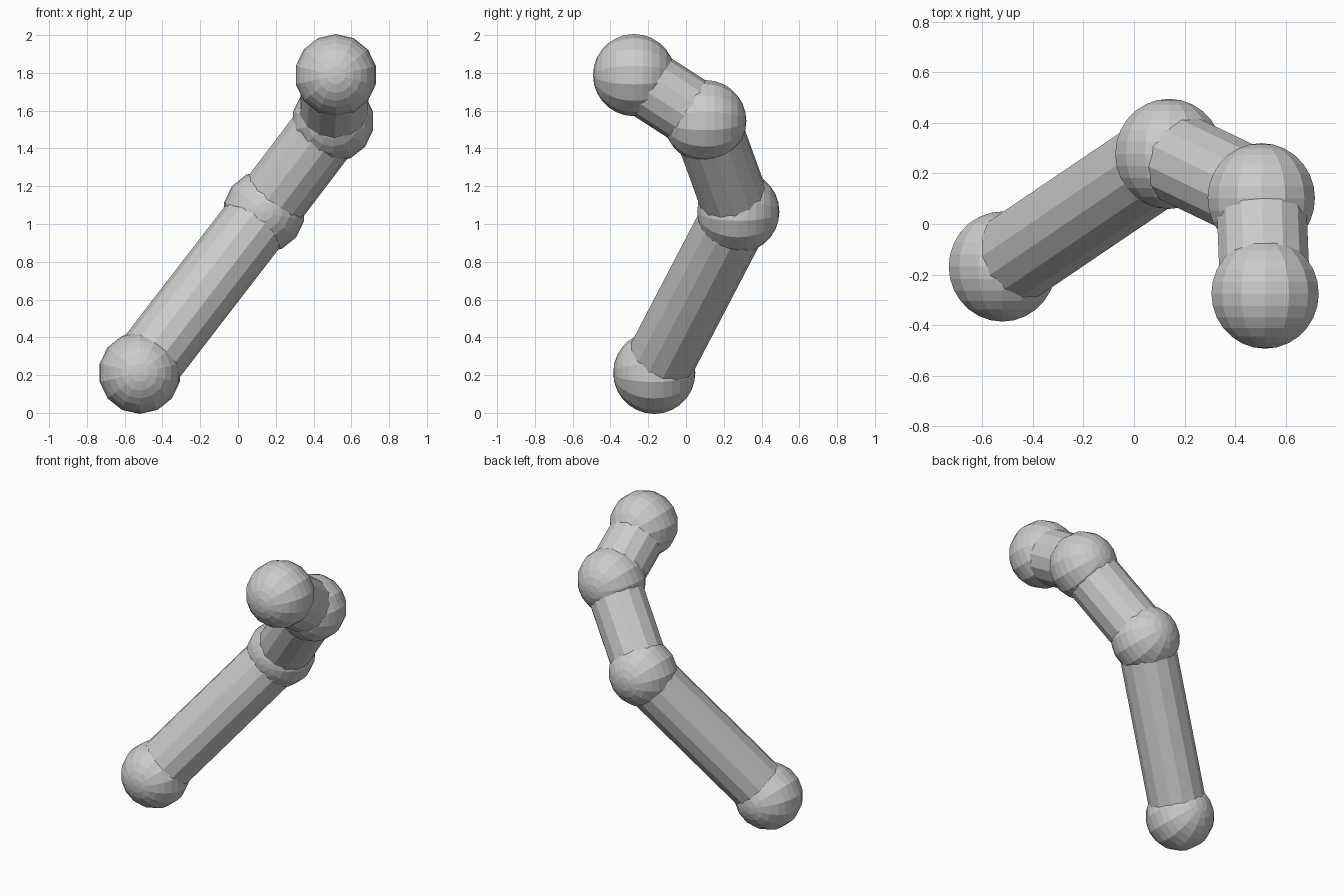
import bpy
import math
from mathutils import Vector

if "Cube" in bpy.data.objects:
    bpy.data.objects.remove(bpy.data.objects["Cube"])

SIDES = 14
BALL_R = 0.2175
ROD_R = 0.182

# Joint centres from the foot of the chain to its tip
joints = [Vector(p) for p in (
    (-0.52, -0.168, 0.212),
    (0.138, 0.277, 1.065),
    (0.503, 0.102, 1.545),
    (0.518, -0.275, 1.788),
)]


def add_ball(name, centre):
    # Low-poly ball with its poles facing front and back
    bpy.ops.mesh.primitive_uv_sphere_add(
        segments=SIDES, ring_count=SIDES, radius=BALL_R,
        location=centre, rotation=(math.pi / 2, 0, 0))
    bpy.context.object.name = name


def add_rod(name, a, b):
    # Faceted rod running between two joint centres
    d = b - a
    bpy.ops.mesh.primitive_cylinder_add(
        vertices=SIDES, radius=ROD_R, depth=d.length, location=(a + b) / 2)
    rod = bpy.context.object
    rod.name = name
    rod.rotation_mode = 'QUATERNION'
    rod.rotation_quaternion = d.to_track_quat('Z', 'Y')


# Ball joints
for name, centre in zip(("base_ball", "lower_joint", "upper_joint", "tip_ball"), joints):
    add_ball(name, centre)

# Connecting rods
for name, a, b in zip(("lower_rod", "middle_rod", "upper_rod"), joints, joints[1:]):
    add_rod(name, a, b)
